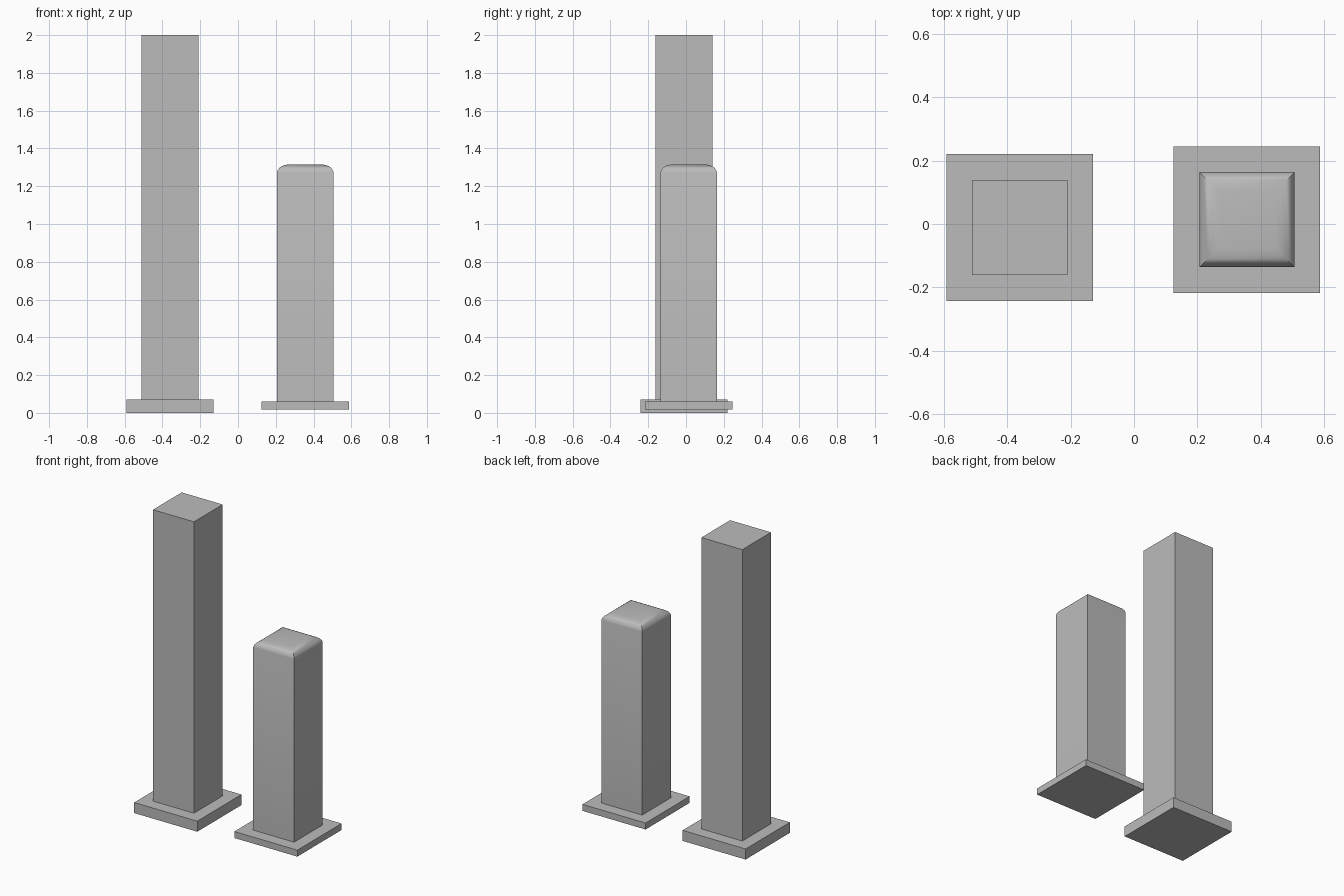
import bpy
import bmesh

cube = bpy.data.objects.get("Cube")
if cube:
    bpy.data.objects.remove(cube, do_unlink=True)

grey = bpy.data.materials.new("plain_grey")
grey.use_nodes = True
colour = (0.5, 0.5, 0.5, 1)
grey.diffuse_color = colour
grey.node_tree.nodes["Principled BSDF"].inputs["Base Color"].default_value = colour


def square_prism(name, centre, rings, smooth=False):
    """Stack square rings of (half width, height) and close both ends."""
    bm = bmesh.new()
    loops = []
    for half, z in rings:
        loops.append([bm.verts.new((centre[0] + sx * half, centre[1] + sy * half, z))
                      for sx, sy in ((-1, -1), (1, -1), (1, 1), (-1, 1))])
    bm.faces.new(reversed(loops[0]))
    bm.faces.new(loops[-1])
    for low, high in zip(loops, loops[1:]):
        for i in range(4):
            j = (i + 1) % 4
            bm.faces.new((low[i], low[j], high[j], high[i]))
    mesh = bpy.data.meshes.new(name)
    bm.to_mesh(mesh)
    bm.free()
    mesh.materials.append(grey)
    obj = bpy.data.objects.new(name, mesh)
    bpy.context.collection.objects.link(obj)
    if smooth:
        bpy.ops.object.select_all(action="DESELECT")
        obj.select_set(True)
        bpy.context.view_layer.objects.active = obj
        bpy.ops.object.shade_smooth_by_angle(angle=0.6)
    return obj


HALF_POST, HALF_PLATE = 0.15, 0.231

# Tall square post on its plate
tall = (-0.36, -0.011)
square_prism("tall_base_plate", tall, [(HALF_PLATE, 0), (HALF_PLATE, 0.07)])
square_prism("tall_post", tall, [(HALF_POST, 0.07), (HALF_POST, 2)])

# Short post with a rounded, mitred top
short = (0.356, 0.014)
square_prism("short_base_plate", short, [(HALF_PLATE, 0.017), (HALF_PLATE, 0.06)])
rounding = [(0, 1.272), (0.004, 1.284), (0.013, 1.297), (0.025, 1.306), (0.04, 1.312), (0.06, 1.315)]
square_prism("short_post", short,
             [(HALF_POST, 0.06)] + [(HALF_POST - inset, z) for inset, z in rounding], smooth=True)
